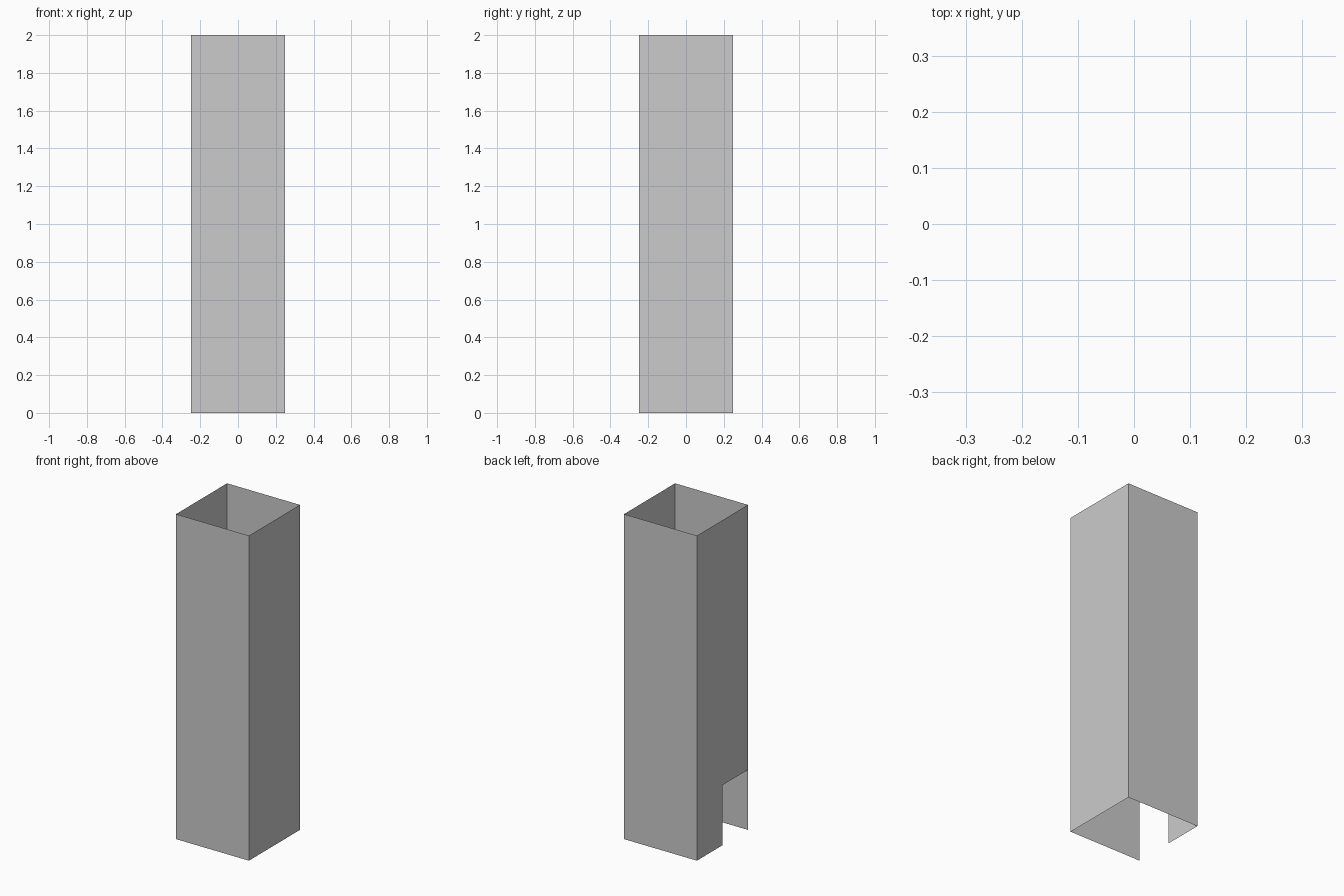
import bpy

if "Cube" in bpy.data.objects:
    bpy.data.objects.remove(bpy.data.objects["Cube"])

HALF = 0.248      # half width of the square shaft
HEIGHT = 2.0
NOTCH = 0.37      # height of the opening in the left wall


def wall(name, outline):
    """Single flat sheet from an outline of points."""
    mesh = bpy.data.meshes.new(name)
    mesh.from_pydata(outline, [], [list(range(len(outline)))])
    obj = bpy.data.objects.new(name, mesh)
    bpy.context.collection.objects.link(obj)
    return obj


h = HALF
# Three plain walls, open top and bottom
corners = {
    "front_wall": ((-h, -h), (h, -h)),
    "right_wall": ((h, -h), (h, h)),
    "back_wall": ((h, h), (-h, h)),
}
for name, (a, b) in corners.items():
    wall(name, [(*a, 0), (*b, 0), (*b, HEIGHT), (*a, HEIGHT)])

# Left wall with an opening at the bottom of its front half
profile = [(h, 0), (0, 0), (0, NOTCH), (-h, NOTCH), (-h, HEIGHT), (h, HEIGHT)]
wall("left_wall_with_opening", [(-h, y, z) for y, z in profile])
